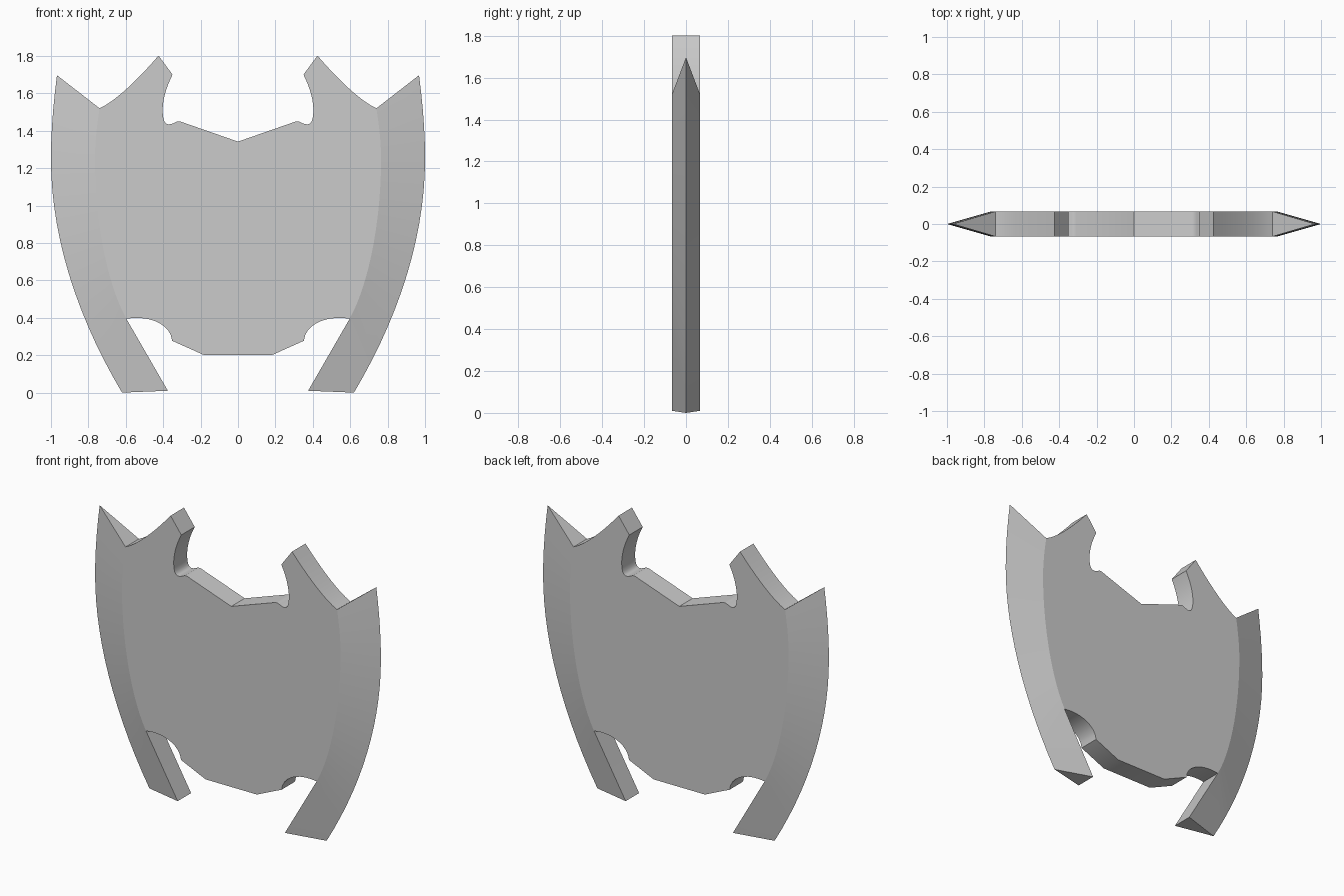
import bpy
import bmesh
import math
from mathutils import Vector
from mathutils.geometry import interpolate_bezier

HALF = 0.067  # half thickness

if "Cube" in bpy.data.objects:
    bpy.data.objects.remove(bpy.data.objects["Cube"])

metal = bpy.data.materials.new("plain_grey")
metal.use_nodes = True
grey = (0.6, 0.6, 0.6, 1)
metal.diffuse_color = grey
metal.node_tree.nodes["Principled BSDF"].inputs["Base Color"].default_value = grey


def curve(a, b, c, d, n=10):
    """Points (x, z) along one bezier segment."""
    pts = interpolate_bezier(*[Vector((p[0], p[1], 0)) for p in (a, b, c, d)], n)
    return [(p.x, p.y) for p in pts]


def finish(bm, name):
    bmesh.ops.recalc_face_normals(bm, faces=bm.faces)
    mesh = bpy.data.meshes.new(name)
    bm.to_mesh(mesh)
    bm.free()
    mesh.materials.append(metal)
    obj = bpy.data.objects.new(name, mesh)
    bpy.context.collection.objects.link(obj)
    bpy.ops.object.select_all(action="DESELECT")
    obj.select_set(True)
    bpy.context.view_layer.objects.active = obj
    bpy.ops.object.shade_smooth_by_angle(angle=math.radians(30))


# Shared ridge between plate and blade, and the blade's cutting edge
ridge = curve((.74, 1.52), (.756, 1.42), (.765, 1.33), (.765, 1.25), 6)[:-1]
ridge += curve((.765, 1.25), (.765, .92), (.70, .58), (.597, .395), 14)
edge = curve((.968, 1.697), (.988, 1.54), (1, 1.4), (1, 1.25), 6)[:-1]
edge += curve((1, 1.25), (1, .85), (.87, .42), (.62, 0), 15)

# Central plate: half outline from the top notch round to the bottom
half = [(0, 1.342), (.31, 1.45)]
half += curve((.325, 1.45), (.36, 1.433), (.40, 1.41), (.403, 1.5))
half += curve((.403, 1.5), (.405, 1.57), (.38, 1.64), (.35, 1.70))[1:]
half += curve((.425, 1.802), (.52, 1.69), (.65, 1.56), (.74, 1.52))[:-1]
half += ridge
half += curve((.597, .395), (.48, .415), (.36, .37), (.352, .277))[1:]
half += [(.18, .2)]
outline = half + [(-x, z) for x, z in reversed(half[1:])]

bm = bmesh.new()
face = bm.faces.new([bm.verts.new((x, -HALF, z)) for x, z in outline])
ext = bmesh.ops.extrude_face_region(bm, geom=[face], use_keep_orig=True)
moved = [v for v in ext["geom"] if isinstance(v, bmesh.types.BMVert)]
bmesh.ops.translate(bm, vec=(0, 2 * HALF, 0), verts=moved)
finish(bm, "central_plate")

# Side blades: triangular sections lofted from ridge to cutting edge
inner = ridge + [(.375, .01)]
for side, name in ((1, "left_blade"), (-1, "right_blade")):
    bm = bmesh.new()
    rings = []
    for (xi, zi), (xo, zo) in zip(inner, edge):
        rings.append([bm.verts.new((side * x, y, z)) for x, y, z in
                      ((xi, -HALF, zi), (xo, 0, zo), (xi, HALF, zi))])
    for a, b in zip(rings, rings[1:]):
        for i in range(3):
            j = (i + 1) % 3
            bm.faces.new((a[i], a[j], b[j], b[i]))
    bm.faces.new(rings[0])
    bm.faces.new(rings[-1])
    finish(bm, name)
